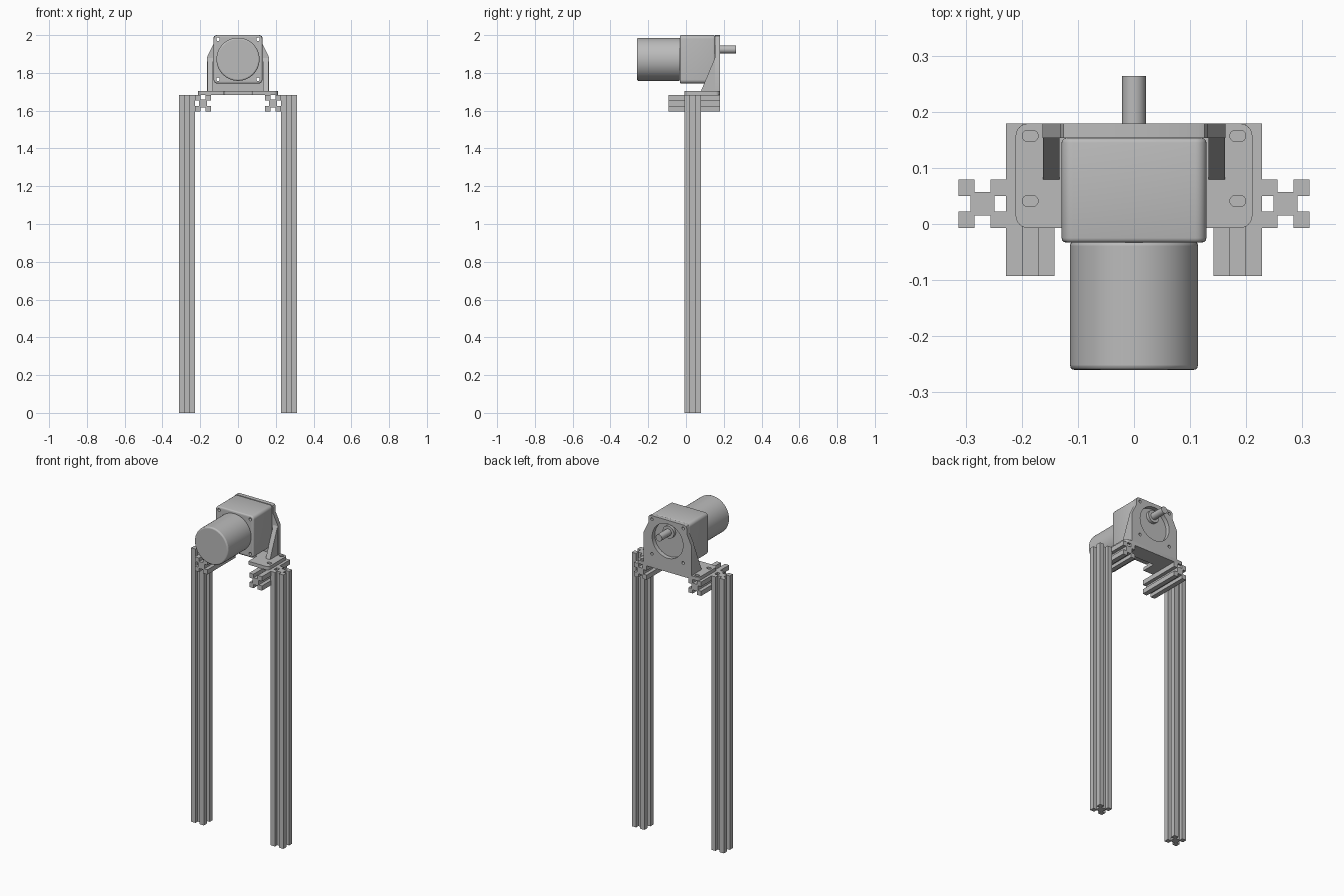
import bpy, bmesh
from math import sin, cos, pi, radians

if "Cube" in bpy.data.objects:
    bpy.data.objects.remove(bpy.data.objects["Cube"], do_unlink=True)

grey = bpy.data.materials.new("aluminium grey")
grey.use_nodes = True
grey.diffuse_color = (0.5, 0.5, 0.5, 1)
grey.node_tree.nodes["Principled BSDF"].inputs["Base Color"].default_value = (0.5, 0.5, 0.5, 1)

AXES = {"x": lambda u, v, w: (w, u, v),
        "y": lambda u, v, w: (u, w, v),
        "z": lambda u, v, w: (u, v, w)}


def prism(name, pts, axis, lo, hi, bevel=0):
    """Extrude a flat outline along an axis from lo to hi."""
    bm = bmesh.new()
    place = AXES[axis]
    a = [bm.verts.new(place(u, v, lo)) for u, v in pts]
    b = [bm.verts.new(place(u, v, hi)) for u, v in pts]
    bm.faces.new(a)
    bm.faces.new(b)
    for i in range(len(pts)):
        j = (i + 1) % len(pts)
        bm.faces.new((a[i], a[j], b[j], b[i]))
    bmesh.ops.recalc_face_normals(bm, faces=bm.faces)
    mesh = bpy.data.meshes.new(name)
    bm.to_mesh(mesh)
    bm.free()
    mesh.materials.append(grey)
    ob = bpy.data.objects.new(name, mesh)
    bpy.context.collection.objects.link(ob)
    if bevel:
        mod = ob.modifiers.new("rim", "BEVEL")
        mod.width, mod.segments = bevel, 3
        mod.limit_method, mod.angle_limit = "ANGLE", radians(60)
    return ob


def activate(ob):
    bpy.ops.object.select_all(action="DESELECT")
    ob.select_set(True)
    bpy.context.view_layer.objects.active = ob


def smooth(ob):
    activate(ob)
    bpy.ops.object.shade_smooth_by_angle(angle=radians(35))


def cut(ob, cutters):
    """Subtract each cutter, then remove it."""
    activate(ob)
    for mod in list(ob.modifiers):
        bpy.ops.object.modifier_apply(modifier=mod.name)
    for c in cutters:
        c.hide_render = True
        mod = ob.modifiers.new("hole", "BOOLEAN")
        mod.operation, mod.solver, mod.object = "DIFFERENCE", "EXACT", c
        bpy.ops.object.modifier_apply(modifier=mod.name)
        bpy.data.objects.remove(c, do_unlink=True)


def circle(cu, cv, r, n=32):
    return [(cu + r * cos(2 * pi * i / n), cv + r * sin(2 * pi * i / n)) for i in range(n)]


def rounded(u0, u1, v0, v1, r, n=6):
    pts = []
    corners = [(u1 - r, v1 - r), (u0 + r, v1 - r), (u0 + r, v0 + r), (u1 - r, v0 + r)]
    for k, (cu, cv) in enumerate(corners):
        for i in range(n + 1):
            t = (k + i / n) * pi / 2
            pts.append((cu + r * cos(t), cv + r * sin(t)))
    return pts


def slotted(cu, cv, h=0.043, s=0.014, d=0.022):
    """Square outline with a slot in the middle of each side."""
    side = [(h, -h), (h, -s), (h - d, -s), (h - d, s), (h, s)]
    pts = []
    for _ in range(4):
        pts += [(cu + u, cv + v) for u, v in side]
        side = [(-v, u) for u, v in side]
    return pts


MID = 1.872                       # height of the motor axis
BASE, BASE_TOP = 1.682, 1.703     # mounting foot
PLATE, BACK = 0.153, 0.179        # upright plate
BOLTS = [(sx * 0.106, MID + sz * 0.106) for sx in (-1, 1) for sz in (-1, 1)]


def bolt_holes():
    return [prism("bolt_cutter", circle(x, z, 0.009, 16), "y", -0.1, 0.3) for x, z in BOLTS]


# Slotted posts, cross rails and gussets
for side, sx in (("left", 1), ("right", -1)):
    prism(side + "_post", slotted(sx * 0.27, 0.036), "z", 0, 1.682)
    prism(side + "_rail", slotted(sx * 0.185, 1.639), "y", -0.093, BACK)
    prism(side + "_gusset", [(0.079, BASE_TOP), (PLATE, BASE_TOP), (PLATE, 1.88)],
          "x", *sorted((sx * 0.133, sx * 0.162)))

# Foot plate with slotted holes and an open front
foot = prism("foot_plate", rounded(-0.211, 0.211, -0.007, BACK, 0.022), "z", BASE, BASE_TOP)
cutters = [prism("slot_cutter", rounded(x - 0.014, x + 0.014, y - 0.01, y + 0.01, 0.0095),
                 "z", 1.66, 1.72) for x in (-0.185, 0.185) for y in (0.041, 0.157)]
cutters.append(prism("front_cutter", rounded(-0.075, 0.075, -0.05, 0.08, 0.01), "z", 1.66, 1.72))
cut(foot, cutters)
smooth(foot)

# Upright plate with a large round opening
half = [(0.163, BASE_TOP), (0.163, 1.885), (0.131, 1.95), (0.131, 1.983), (0.126, 1.995), (0.114, 2.0)]
upright = prism("upright_plate", half + [(-x, z) for x, z in reversed(half)], "y", PLATE, BACK)
cut(upright, [prism("round_cutter", circle(0, MID, 0.105, 64), "y", 0.1, 0.25)] + bolt_holes())
smooth(upright)

# Gearbox
gearbox = prism("gearbox", rounded(-0.129, 0.129, 1.744, 2.0, 0.02), "y", -0.033, PLATE, 0.008)
cut(gearbox, bolt_holes())
smooth(gearbox)

# Motor, shaft and shaft collar
smooth(prism("motor", circle(0, MID, 0.114, 64), "y", -0.26, -0.03, 0.008))
smooth(prism("shaft_collar", circle(0, 1.924, 0.038), "y", 0.15, 0.172))
smooth(prism("shaft", circle(0, 1.924, 0.021), "y", 0.15, 0.264))
